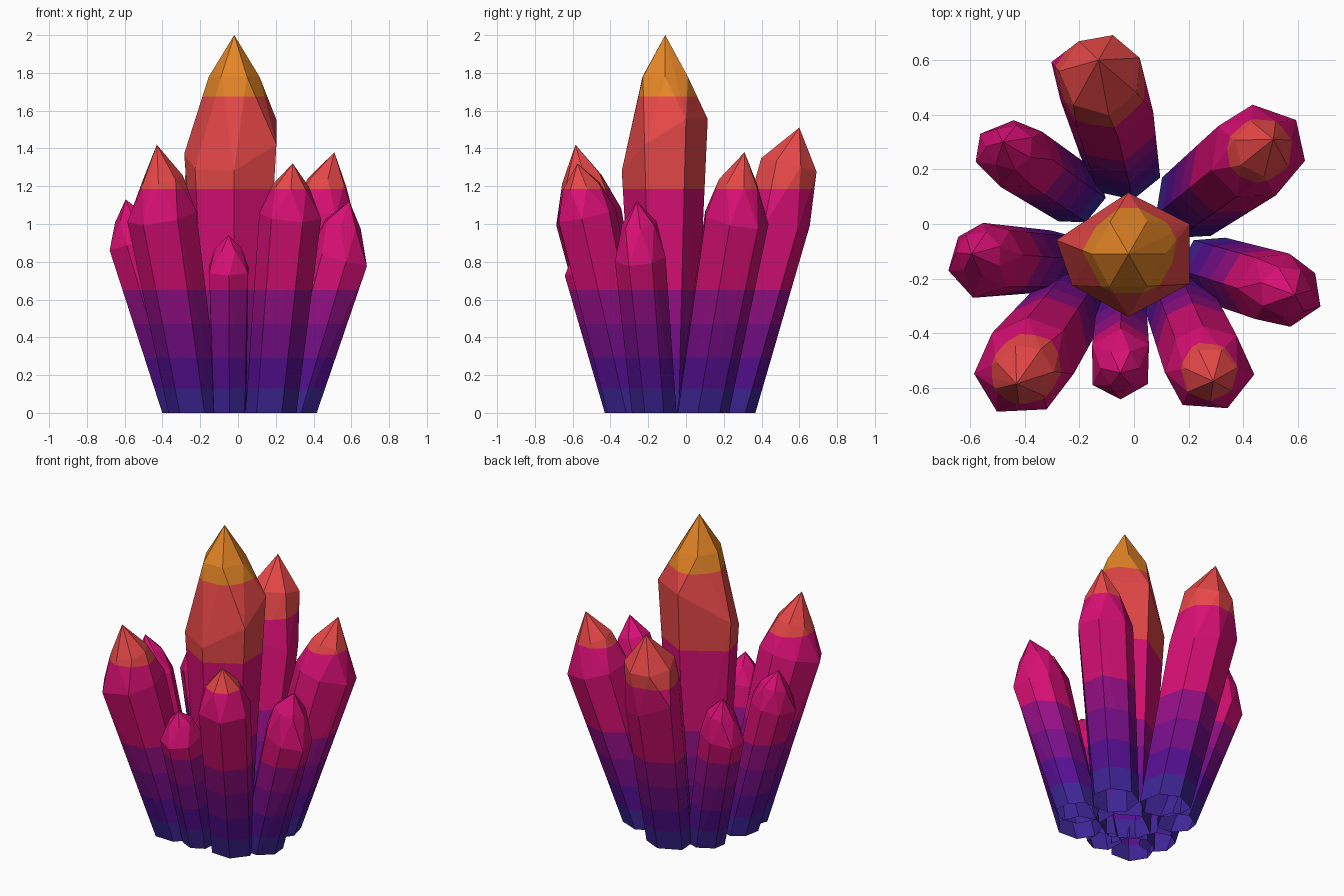
import bpy, bmesh, math, random
from mathutils import Vector

if "Cube" in bpy.data.objects:
    bpy.data.objects.remove(bpy.data.objects["Cube"])

random.seed(4)

# Colour bands: name, sRGB colour, upper height limit
BANDS = [
    ("indigo", "3E2596", 0.13), ("violet", "560F92", 0.29),
    ("purple", "780E8A", 0.47), ("plum", "960F87", 0.65),
    ("magenta", "D80F74", 1.185), ("coral_red", "E84848", 1.675),
    ("amber", "E68626", 9.0),
]


def linear(hex_code):
    vals = [int(hex_code[i:i + 2], 16) / 255 for i in (0, 2, 4)]
    return [v / 12.92 if v <= 0.04045 else ((v + 0.055) / 1.055) ** 2.4 for v in vals]


materials = []
for band, code, _ in BANDS:
    mat = bpy.data.materials.new(band)
    mat.diffuse_color = (*linear(code), 1)
    mat.use_nodes = True
    mat.node_tree.nodes["Principled BSDF"].inputs["Base Color"].default_value = mat.diffuse_color
    materials.append(mat)


def regular(radius, sides, phase, jitter):
    """Angle and radius of each corner of a slightly irregular polygon."""
    return [(phase + math.tau * i / sides, radius * (1 + random.uniform(-jitter, jitter)))
            for i in range(sides)]


def ring(centre, corners, normal, slope=(0, 0)):
    """Corner points lying across the crystal axis."""
    pts = []
    for a, r in corners:
        x, y = math.cos(a) * r, math.sin(a) * r
        z = -(normal.x * x + normal.y * y) / normal.z + slope[0] * x + slope[1] * y
        pts.append(centre + Vector((x, y, z)))
    return pts


def crystal(name, base, base_r, tip, shoulder_z, outline, upper_z, upper_r, slope=(0, 0)):
    """Leaning crystal; outline gives (degrees, radius) for its widest ring."""
    foot, top = Vector((*base, 0)), Vector(tip)
    axis = top - foot
    sides = len(outline)
    shoulder = [(math.radians(a), r) for a, r in outline]
    mean_r = sum(r for _, r in shoulder) / sides
    # Base ring is a rounder copy of the shoulder
    foot_ring = [(a, base_r * (0.5 + 0.5 * r / mean_r)) for a, r in shoulder]
    upper = regular(upper_r, sides, shoulder[0][0] + math.pi / sides, 0.05)
    pts = ring(foot, foot_ring, Vector((0, 0, 1)))
    pts += ring(foot + axis * (shoulder_z / top.z), shoulder, axis, slope)
    pts += ring(foot + axis * (upper_z / top.z), upper, axis)
    pts.append(top)

    # Faceted convex body, open underneath
    bm = bmesh.new()
    for p in pts:
        bm.verts.new(p)
    bmesh.ops.convex_hull(bm, input=bm.verts[:])
    under = [f for f in bm.faces if all(v.co.z < 1e-4 for v in f.verts)]
    bmesh.ops.recalc_face_normals(bm, faces=bm.faces[:])
    bmesh.ops.delete(bm, geom=under, context='FACES')
    # Cut along the colour bands, then colour by height
    for _, _, z in BANDS[:-1]:
        bmesh.ops.bisect_plane(bm, geom=bm.verts[:] + bm.edges[:] + bm.faces[:],
                               plane_co=(0, 0, z), plane_no=(0, 0, 1))
    for f in bm.faces:
        h = f.calc_center_median().z
        f.material_index = next(i for i, b in enumerate(BANDS) if h < b[2])
    mesh = bpy.data.meshes.new(name)
    bm.to_mesh(mesh)
    bm.free()
    for mat in materials:
        mesh.materials.append(mat)
    obj = bpy.data.objects.new(name, mesh)
    bpy.context.collection.objects.link(obj)


# Tall upright crystal in the middle, its shoulder higher at the back right
crystal("centre_crystal", (-0.025, -0.11), 0.16, (-0.02, -0.11, 2.0), 1.42,
        [(-90, .23), (-26, .25), (26, .25), (90, .225), (169, .268), (209, .235)],
        1.78, 0.14, slope=(0.3, 0.6))

# Ring of leaning crystals
crystal("back_crystal", (-0.04, 0.225), 0.145, (-0.13, 0.60, 1.51), 1.03,
        [(151, .23), (190, .17), (230, .17), (285, .17), (338, .185), (40, .165), (94, .175)],
        1.31, 0.15, slope=(-0.4, 0))
crystal("back_right_crystal", (0.21, 0.08), 0.145, (0.51, 0.31, 1.38), 1.03,
        [(39, .205), (90, .185), (140, .165), (200, .16), (250, .16), (300, .17), (354, .193)],
        1.22, 0.105)
crystal("right_crystal", (0.28, -0.165), 0.13, (0.59, -0.26, 1.12), 0.83,
        [(-21, .185), (20, .163), (65, .14), (120, .13), (180, .13), (240, .13), (294, .154)],
        1.00, 0.095)
crystal("front_right_crystal", (0.17, -0.29), 0.135, (0.29, -0.575, 1.32), 1.05,
        [(296, .175), (349, .178), (45, .155), (95, .145), (140, .15), (190, .155), (239, .17)],
        1.20, 0.10)
crystal("front_crystal", (-0.045, -0.32), 0.105, (-0.05, -0.545, 0.94), 0.76,
        [(-90, .14), (-40, .13), (30, .12), (90, .12), (150, .12), (220, .135)],
        0.87, 0.07)
crystal("front_left_crystal", (-0.22, -0.285), 0.14, (-0.43, -0.585, 1.42), 1.05,
        [(235, .22), (288, .18), (345, .16), (45, .165), (95, .165), (143, .18), (191, .214)],
        1.24, 0.11)
crystal("left_crystal", (-0.285, -0.13), 0.115, (-0.595, -0.11, 1.13), 0.90,
        [(201, .158), (250, .166), (300, .135), (0, .125), (50, .12), (100, .12), (149, .13)],
        1.03, 0.085)
crystal("back_left_crystal", (-0.215, 0.115), 0.12, (-0.48, 0.30, 1.07), 0.82,
        [(153, .162), (190, .164), (240, .14), (290, .125), (350, .12), (45, .115), (100, .125)],
        0.96, 0.085)
